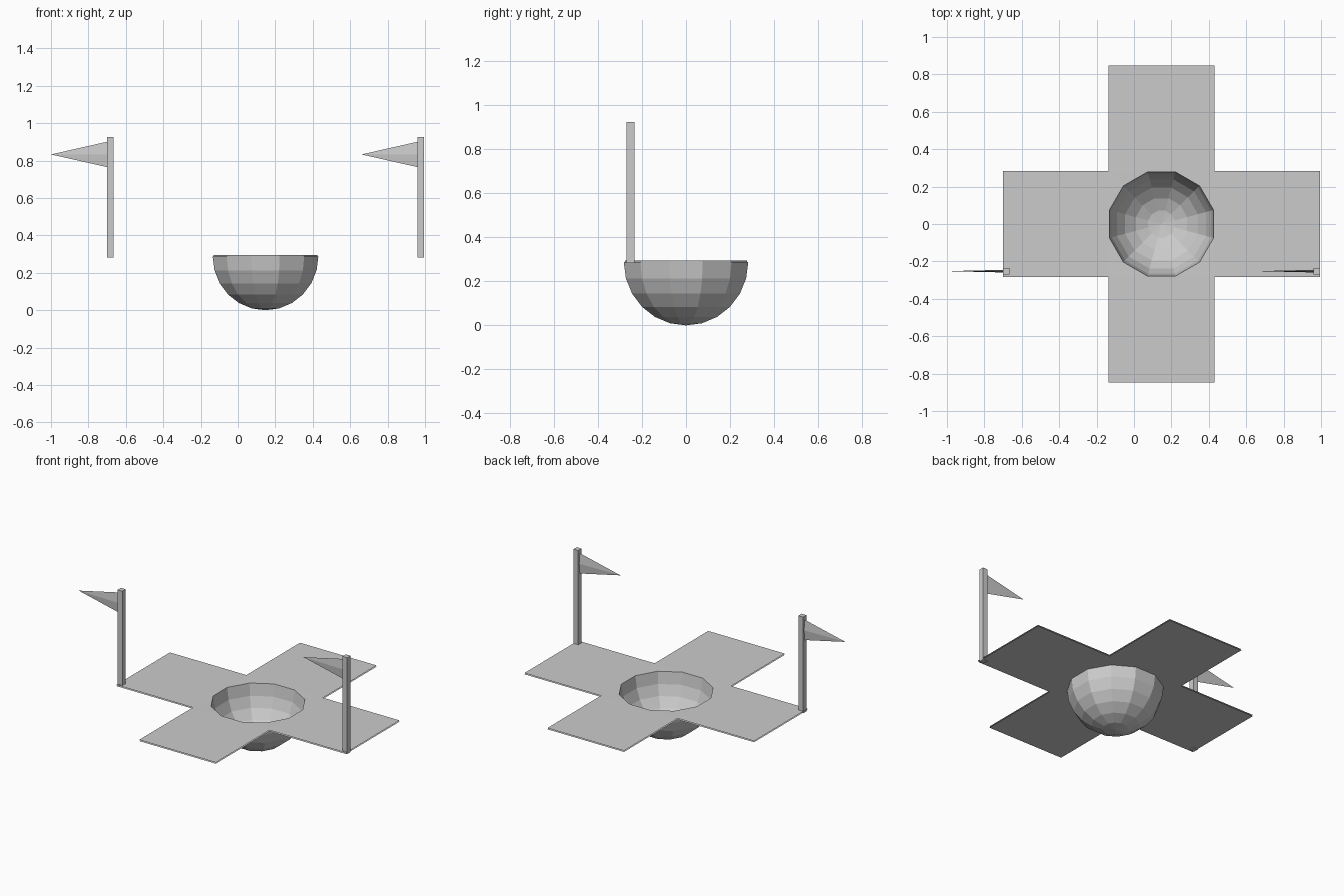
import bpy, bmesh, math

if "Cube" in bpy.data.objects:
    bpy.data.objects.remove(bpy.data.objects["Cube"])

CX, HALF, ARM = 0.147, 0.283, 0.848   # centre x, half arm width, arm reach
RIM = 0.288                           # height of the plate underside
SEG, RINGS, THICK = 12, 6, 0.008
R = HALF / math.cos(math.pi / SEG)


def finish(name, bm):
    mesh = bpy.data.meshes.new(name)
    bm.to_mesh(mesh)
    bm.free()
    ob = bpy.data.objects.new(name, mesh)
    bpy.context.collection.objects.link(ob)
    return ob


# Cross-shaped plate with a faceted bowl sunk into its middle
bm = bmesh.new()
rings = []
for i in range(1, RINGS + 1):
    t = math.pi / 2 * i / RINGS
    rings.append([bm.verts.new((CX + R * math.sin(t) * math.cos(a),
                                R * math.sin(t) * math.sin(a),
                                RIM * (1 - math.cos(t))))
                  for a in [2 * math.pi * (k + 0.5) / SEG for k in range(SEG)]])
bottom = bm.verts.new((CX, 0, 0))
for k in range(SEG):
    n = (k + 1) % SEG
    bm.faces.new((bottom, rings[0][k], rings[0][n]))
    for lo, hi in zip(rings, rings[1:]):
        bm.faces.new((lo[k], hi[k], hi[n], lo[n]))

# Inner corners of the cross, filled in around the bowl, then the four arms
rim = rings[-1]
corners = [bm.verts.new((CX + sx * HALF, sy * HALF, RIM))
           for sx, sy in ((1, 1), (-1, 1), (-1, -1), (1, -1))]
for q in range(4):
    c, s = round(math.cos(q * math.pi / 2)), round(math.sin(q * math.pi / 2))
    arc = [rim[(q * 3 + j) % SEG] for j in range(3)]
    for a, b in zip(arc, arc[1:]):
        bm.faces.new((corners[q], b, a))
    prev, near = rim[(q * 3 - 1) % SEG], corners[q - 1]
    ends = [bm.verts.new((CX + c * ARM - s * w, s * ARM + c * w, RIM))
            for w in (-HALF, HALF)]
    bm.faces.new((near, ends[0], ends[1], corners[q], arc[0], prev))
bmesh.ops.recalc_face_normals(bm, faces=bm.faces)
bm.normal_update()
if bottom.normal.z < 0:
    bmesh.ops.reverse_faces(bm, faces=bm.faces)
plate = finish("cross_plate_with_bowl", bm)
mod = plate.modifiers.new("thickness", "SOLIDIFY")
mod.thickness, mod.offset, mod.use_rim = THICK, 1, False


# Two flag poles, each with a tapered pennant
def flag(side, x):
    bm = bmesh.new()
    bmesh.ops.create_cube(bm, size=1)
    bmesh.ops.scale(bm, vec=(0.035, 0.035, 0.642), verts=bm.verts)
    bmesh.ops.translate(bm, vec=(x, -0.252, 0.604), verts=bm.verts)
    finish(side + "_pole", bm)

    bm = bmesh.new()
    base = [bm.verts.new((x - 0.0165, -0.252 + dy, 0.833 + dz))
            for dy, dz in ((0.007, 0), (0, 0.068), (-0.007, 0), (0, -0.068))]
    tip = bm.verts.new((x - 0.3175, -0.252, 0.833))
    bm.faces.new(base)
    for k in range(4):
        bm.faces.new((base[k - 1], base[k], tip))
    bmesh.ops.recalc_face_normals(bm, faces=bm.faces)
    finish(side + "_pennant", bm)


flag("left", -0.6825)
flag("right", 0.9775)
